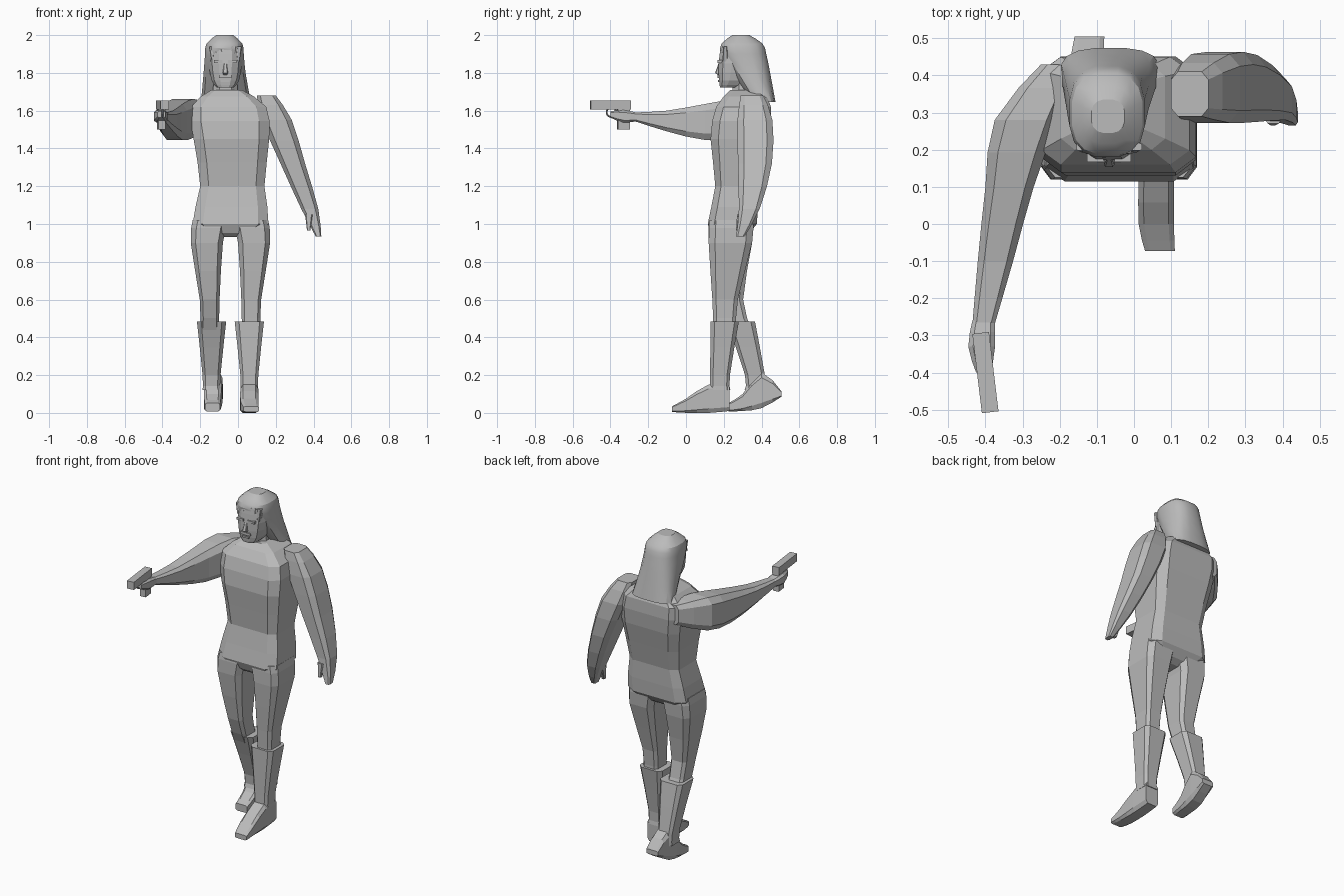
import bpy
import bmesh
from math import cos, sin, pi, copysign
from mathutils import Matrix, Vector

default_cube = bpy.data.objects.get("Cube")
if default_cube:
    bpy.data.objects.remove(default_cube, do_unlink=True)

grey = bpy.data.materials.new("plain grey")
grey.use_nodes = True
grey.diffuse_color = (.5, .5, .5, 1)
grey.node_tree.nodes["Principled BSDF"].inputs["Base Color"].default_value = grey.diffuse_color

MIDLINE = -.04   # centre of the hips
FACE = -.067     # centre of the face


def finish(name, bm):
    """Turn a bmesh into a named grey object."""
    bmesh.ops.recalc_face_normals(bm, faces=bm.faces[:])
    mesh = bpy.data.meshes.new(name)
    bm.to_mesh(mesh)
    bm.free()
    mesh.materials.append(grey)
    obj = bpy.data.objects.new(name, mesh)
    bpy.context.collection.objects.link(obj)
    return obj


def ring(x, y, z, wide, depth):
    """A cross-section: its centre and its two full sizes."""
    return Vector((x, y, z, wide, depth))


def flowing(rings, steps):
    """Add cross-sections between the given ones along a smooth curve."""
    last = len(rings) - 1
    for i in range(last):
        before, start = rings[max(i - 1, 0)], rings[i]
        end, after = rings[i + 1], rings[min(i + 2, last)]
        for step in range(steps):
            t = step / steps
            bend = 2 * before - 5 * start + 4 * end - after
            twist = 3 * (start - end) + after - before
            yield start + t / 2 * (end - before + t * (bend + t * twist))
    yield rings[last]


def loft(name, *rings, depth_axis="y", sides=8, power=.4, steps=2):
    """Skin the rings; a lower power gives a boxier section."""
    bm = bmesh.new()
    angles = [2 * pi * (i + .5) / sides for i in range(sides)]
    outline = [[copysign(abs(f) ** power, f) for f in (cos(a), sin(a))] for a in angles]
    reach = max(u for u, v in outline) * 2
    deep = Vector((0, 1, 0)) if depth_axis == "y" else Vector((0, 0, 1))
    across = Vector((1, 0, 0))
    loops = []
    for section in flowing(rings, steps):
        x, y, z, wide, depth = section
        centre = Vector((x, y, z))
        loops.append([
            bm.verts.new(centre + across * wide * u / reach + deep * depth * v / reach)
            for u, v in outline])
    for low, high in zip(loops, loops[1:]):
        for i in range(sides):
            bm.faces.new((low[i - 1], low[i], high[i], high[i - 1]))
    bm.faces.new(loops[0])
    bm.faces.new(loops[-1])
    return finish(name, bm)


def box(name, centre, size, turn=0):
    """A box turned about the vertical."""
    bm = bmesh.new()
    place = Matrix.Translation(centre) @ Matrix.Rotation(turn, 4, "Z")
    bmesh.ops.create_cube(bm, size=1, matrix=place @ Matrix.Diagonal((*size, 1)))
    return finish(name, bm)


# Torso, from crotch to collar
loft("torso",
     ring(x=MIDLINE, y=.23, z=.93, wide=.16, depth=.14),
     ring(x=MIDLINE, y=.245, z=1, wide=.4, depth=.26),
     ring(x=-.03, y=.27, z=1.2, wide=.34, depth=.23),
     ring(x=-.035, y=.285, z=1.45, wide=.4, depth=.31),
     ring(x=-.05, y=.305, z=1.62, wide=.4, depth=.29),
     ring(x=-.06, y=.32, z=1.71, wide=.16, depth=.17),
     power=.35)


# Legs and flared boots; both sides share their widths and differ in stride
def leg(name, side, knee, calf, ankle):
    def out(distance):
        return MIDLINE + side * distance
    loft(name + "_leg",
         ring(x=out(.105), y=.24, z=1.02, wide=.19, depth=.23),
         ring(x=out(.125), y=.235, z=.9, wide=.17, depth=.23),
         ring(x=out(.11), y=knee, z=.6, wide=.105, depth=.135),
         ring(x=out(.11), y=calf, z=.44, wide=.1, depth=.12))
    loft(name + "_boot_shaft",
         ring(x=out(.1), y=calf, z=.485, wide=.155, depth=.15),
         ring(x=out(.1), y=ankle, z=.2, wide=.095, depth=.105),
         ring(x=out(.1), y=ankle, z=.12, wide=.095, depth=.11))


leg("left", side=1, knee=.207, calf=.205, ankle=.18)
leg("right", side=-1, knee=.235, calf=.29, ankle=.365)

# Feet: the left is flat, the right has a raised heel
loft("left_foot",
     ring(x=.06, y=.23, z=.08, wide=.09, depth=.14),
     ring(x=.06, y=.12, z=.075, wide=.095, depth=.15),
     ring(x=.06, y=0, z=.038, wide=.095, depth=.075),
     ring(x=.07, y=-.073, z=.02, wide=.08, depth=.03),
     depth_axis="z")
loft("right_foot",
     ring(x=-.135, y=.225, z=.03, wide=.08, depth=.045),
     ring(x=-.135, y=.3, z=.055, wide=.09, depth=.09),
     ring(x=-.13, y=.4, z=.12, wide=.095, depth=.19),
     ring(x=-.12, y=.505, z=.1, wide=.08, depth=.03),
     depth_axis="z")

# Left arm hanging, with its thumb
loft("left_arm",
     ring(x=.15, y=.35, z=1.68, wide=.1, depth=.12),
     ring(x=.205, y=.365, z=1.55, wide=.16, depth=.185),
     ring(x=.29, y=.365, z=1.32, wide=.13, depth=.18),
     ring(x=.38, y=.335, z=1.08, wide=.09, depth=.11),
     ring(x=.426, y=.288, z=.935, wide=.03, depth=.045),
     power=.5)
loft("left_thumb",
     ring(x=.375, y=.295, z=1.05, wide=.04, depth=.05),
     ring(x=.374, y=.275, z=.965, wide=.017, depth=.02))

# Right arm reaching forward, with its hand
loft("right_arm",
     ring(x=-.2, y=.43, z=1.58, wide=.1, depth=.12),
     ring(x=-.29, y=.28, z=1.56, wide=.17, depth=.205),
     ring(x=-.335, y=.1, z=1.54, wide=.13, depth=.19),
     ring(x=-.373, y=-.1, z=1.545, wide=.095, depth=.11),
     ring(x=-.405, y=-.27, z=1.567, wide=.06, depth=.047),
     depth_axis="z", power=.5)
loft("right_hand",
     ring(x=-.405, y=-.26, z=1.567, wide=.06, depth=.045),
     ring(x=-.41, y=-.33, z=1.57, wide=.072, depth=.066),
     ring(x=-.405, y=-.4, z=1.58, wide=.04, depth=.035),
     depth_axis="z", power=.5)

# Pistol: slide, grip and trigger guard
box("pistol_slide", centre=(-.4, -.4, 1.63), size=(.045, .215, .048), turn=.12)
box("pistol_grip", centre=(-.407, -.33, 1.555), size=(.038, .065, .11), turn=.12)
bpy.ops.mesh.primitive_torus_add(
    major_segments=10, minor_segments=4, major_radius=.026, minor_radius=.005,
    location=(-.4, -.395, 1.592), rotation=(0, pi / 2, 0))
guard = bpy.context.object
guard.name = "trigger_guard"
guard.data.materials.append(grey)

# Neck and head
loft("neck",
     ring(x=FACE, y=.315, z=1.66, wide=.14, depth=.14),
     ring(x=FACE, y=.315, z=1.8, wide=.115, depth=.13), power=.8)
loft("head",
     ring(x=FACE, y=.23, z=1.722, wide=.09, depth=.1),
     ring(x=FACE, y=.265, z=1.76, wide=.145, depth=.18),
     ring(x=FACE, y=.29, z=1.85, wide=.175, depth=.235),
     ring(x=FACE, y=.292, z=1.94, wide=.167, depth=.215),
     sides=12, power=.7)

# Long hair, swept back from the face
hair = loft("hair",
            ring(x=-.07, y=.29, z=2, wide=.09, depth=.09),
            ring(x=-.072, y=.297, z=1.955, wide=.19, depth=.217),
            ring(x=-.072, y=.305, z=1.9, wide=.205, depth=.24),
            ring(x=-.071, y=.343, z=1.8, wide=.222, depth=.205),
            ring(x=-.064, y=.412, z=1.645, wide=.264, depth=.124),
            sides=16, power=.75)
bpy.ops.object.select_all(action="DESELECT")
hair.select_set(True)
bpy.context.view_layer.objects.active = hair
bpy.ops.object.shade_smooth_by_angle(angle=.5)

# Fringe locks, longest at the temples
for i in range(-2, 4):
    x = FACE + .028 * (i - .5)
    front = .19 + abs(x - FACE) / 4
    tip = 1.91 - abs(i) / 60
    loft(f"fringe_lock_{i + 3}",
         ring(x, front, z=1.94, wide=.036, depth=.02),
         ring(x, front, z=tip, wide=.01, depth=.03), steps=1)

# Face features
loft("nose",
     ring(FACE, y=.178, z=1.79, wide=.02, depth=.02),
     ring(FACE, y=.172, z=1.8, wide=.028, depth=.036),
     ring(FACE, y=.178, z=1.85, wide=.014, depth=.012), steps=1)
for name, side in (("left", 1), ("right", -1)):
    box(name + "_brow", centre=(FACE + side * .037, .18, 1.86), size=(.045, .025, .014))
box("moustache", centre=(FACE, .18, 1.78), size=(.065, .028, .016))
box("lower_lip", centre=(FACE, .18, 1.758), size=(.045, .022, .01))
